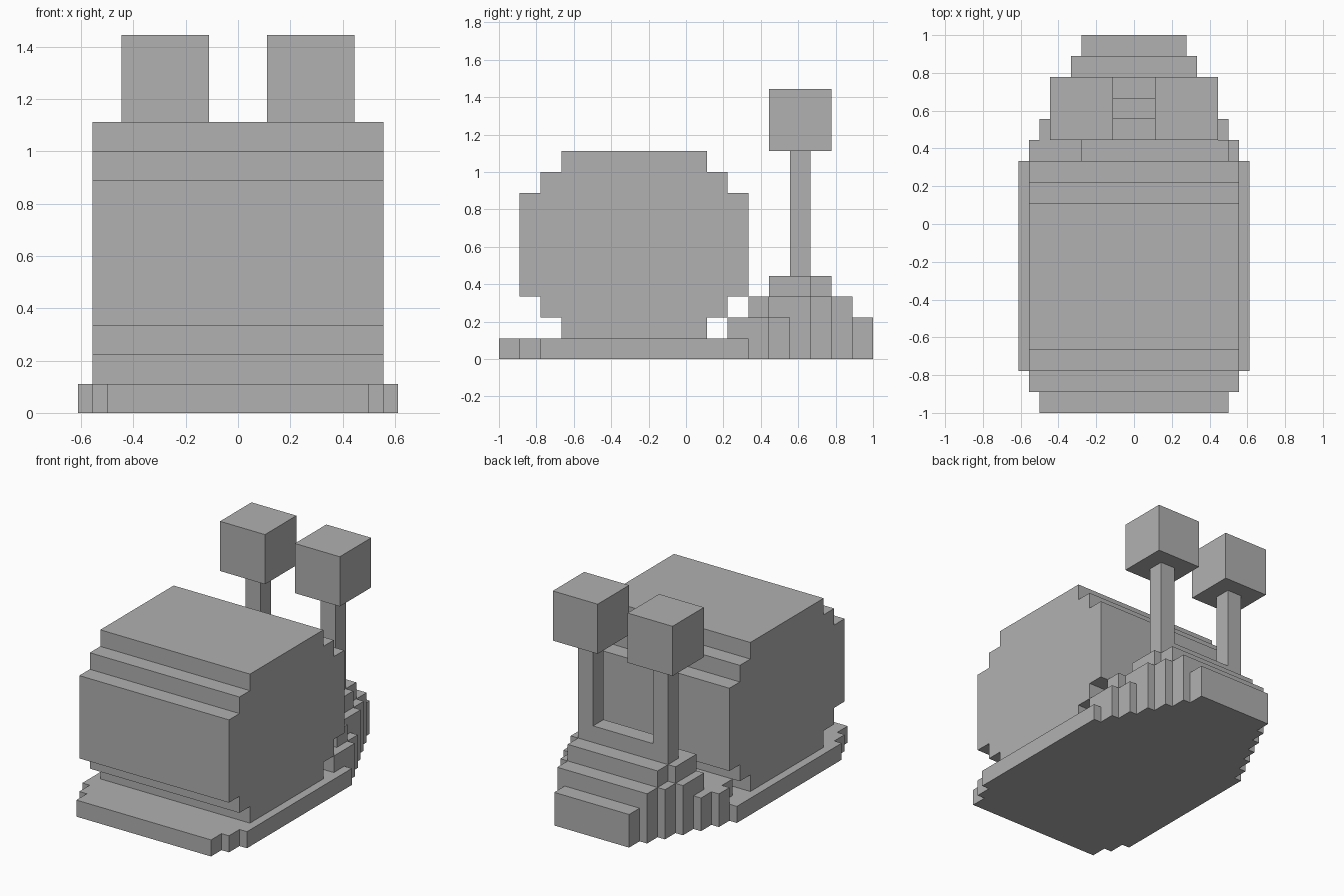
import bpy
import bmesh
from mathutils import Vector

U = 1 / 9  # one block

cube = bpy.data.objects.get("Cube")
if cube:
    bpy.data.objects.remove(cube, do_unlink=True)

grey = bpy.data.materials.new("plain_grey")
grey.use_nodes = True
grey.diffuse_color = (0.44, 0.44, 0.44, 1)
grey.node_tree.nodes["Principled BSDF"].inputs["Base Color"].default_value = grey.diffuse_color


def stepped_prism(name, start, rows, low, high, place):
    """Extrude a stepped outline made of rows (length, left, right)."""
    left, right, v = [], [], start
    for length, a, b in rows:
        left += [(a, v), (a, v + length)]
        right += [(b, v), (b, v + length)]
        v += length
    outline = []
    for p in right + left[::-1]:
        if p not in outline:
            outline.append(p)
    bm = bmesh.new()
    base = bm.faces.new([bm.verts.new(place(a, b, low) * U) for a, b in outline])
    moved = bmesh.ops.extrude_face_region(bm, geom=[base])["geom"]
    shift = (place(0, 0, high) - place(0, 0, low)) * U
    bmesh.ops.translate(bm, vec=shift,
                        verts=[g for g in moved if isinstance(g, bmesh.types.BMVert)])
    bmesh.ops.dissolve_limit(bm, angle_limit=0.01, verts=bm.verts, edges=bm.edges)
    bmesh.ops.recalc_face_normals(bm, faces=bm.faces)
    mesh = bpy.data.meshes.new(name)
    bm.to_mesh(mesh)
    bm.free()
    mesh.materials.append(grey)
    obj = bpy.data.objects.new(name, mesh)
    bpy.context.collection.objects.link(obj)
    return obj


def flat(a, b, h):
    return Vector((a, b, h))


def side(a, b, h):
    return Vector((h, a, b))


def upright(a, b, h):
    return Vector((a, h, b))


def even(*halves):
    return [(1, -h, h) for h in halves]


# Foot and the tiers of the neck, stacked upward
neck = even(4.5, 4, 3.5, 3, 2.5)
stepped_prism("foot", -9, even(4.5, 5) + [(10, -5.5, 5.5)] + even(5) + neck, 0, 1, flat)
stepped_prism("neck_lower", 2, [(1, -4.5, 5)] + even(5) + neck, 1, 2, flat)
stepped_prism("neck_middle", 3, [(1, -2.5, 4.5)] + even(4, 4, 3.5, 3), 2, 3, flat)
stepped_prism("neck_upper", 4, even(3.5, 3.5, 3), 3, 4, flat)

# Rounded shell, stepped in profile
stepped_prism("shell", 1, [(1, -6, 1), (1, -7, 2), (5, -8, 3), (1, -7, 2), (1, -6, 1)],
              -5, 5, side)

# Bar between the stalks, then a stalk and an eye on each side
stepped_prism("stalk_bar", 4, [(1, -2, 2)], 5, 6, upright)
for label, s in (("left", 1), ("right", -1)):
    c = 2.5 * s
    stepped_prism(label + "_stalk", 4, [(6, c - 0.5, c + 0.5)], 5, 6, upright)
    stepped_prism(label + "_eye", 10, [(3, c - 1.5, c + 1.5)], 4, 7, upright)
